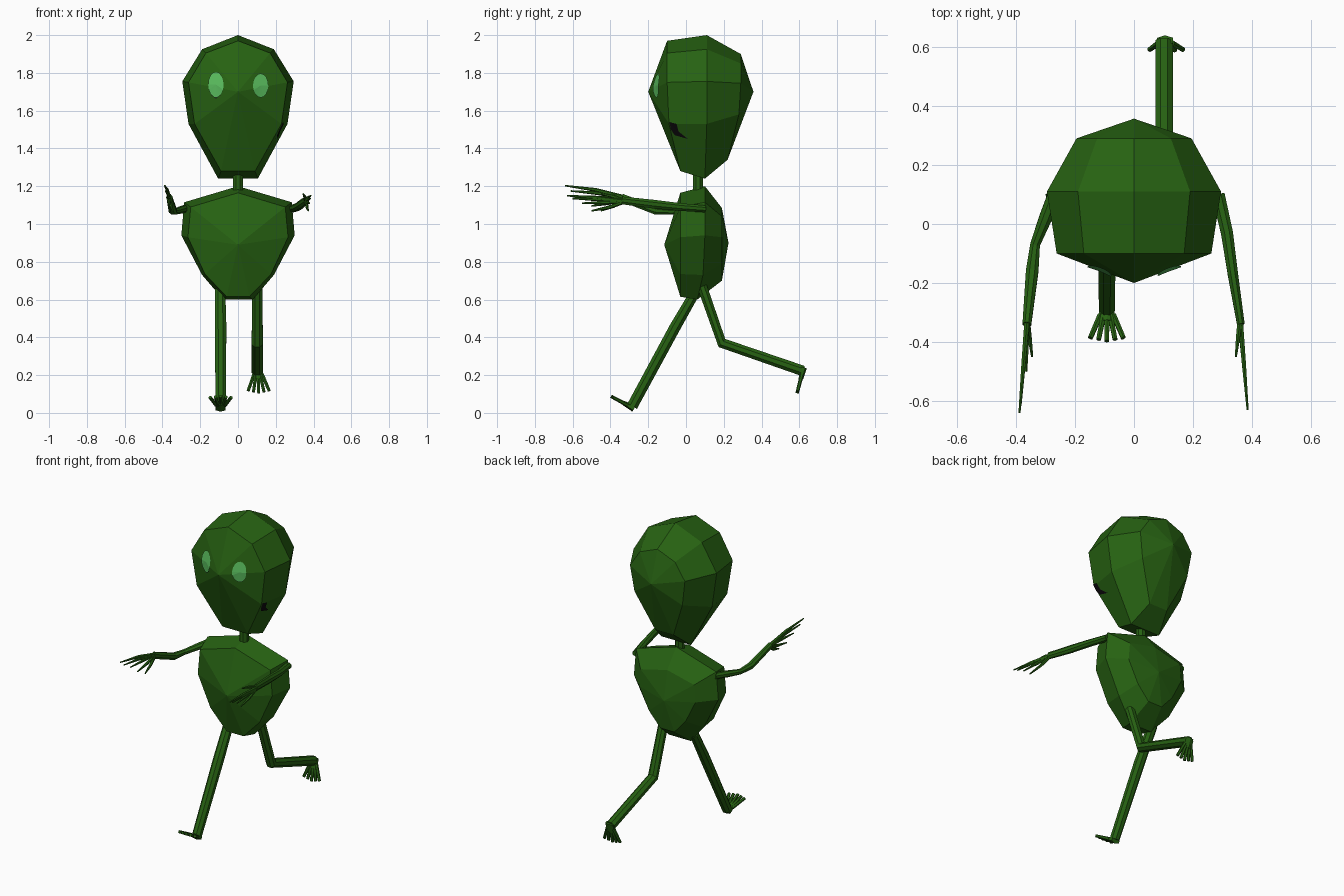
import bpy, bmesh, math
from mathutils import Vector
from mathutils.bvhtree import BVHTree

if "Cube" in bpy.data.objects:
    bpy.data.objects.remove(bpy.data.objects["Cube"])


def material(name, rgb):
    m = bpy.data.materials.new(name)
    m.diffuse_color = (*rgb, 1)
    m.use_nodes = True
    m.node_tree.nodes["Principled BSDF"].inputs["Base Color"].default_value = m.diffuse_color
    return m


GREEN = material("dark green", (0.020, 0.122, 0.006))
LIGHT = material("light green", (0.10, 0.50, 0.11))
BLACK = material("black", (0.004, 0.003, 0.004))


def finish(name, bm, mat):
    bmesh.ops.recalc_face_normals(bm, faces=bm.faces)
    me = bpy.data.meshes.new(name)
    bm.to_mesh(me)
    bm.free()
    me.materials.append(mat)
    ob = bpy.data.objects.new(name, me)
    bpy.context.collection.objects.link(ob)
    return ob


def bridge(bm, a, b):
    n = len(a)
    for i in range(n):
        j = (i + 1) % n
        bm.faces.new((a[i], a[j], b[j], b[i]))


def nine_gon_solid(name, front, rings, back):
    """Faceted ball along y; each ring is top vertex + 4 mirrored (x, y, z) points."""
    bm = bmesh.new()
    loops = []
    for top, *side in rings:
        pts = [top] + side + [(-x, y, z) for x, y, z in reversed(side)]
        loops.append([bm.verts.new(p) for p in pts])
    for a, b in zip(loops, loops[1:]):
        bridge(bm, a, b)
    for tip, loop in ((front, loops[0]), (back, loops[-1])):
        t = bm.verts.new(tip)
        for i in range(9):
            bm.faces.new((t, loop[i], loop[(i + 1) % 9]))
    return finish(name, bm, GREEN)


def add_tube(bm, path, n=8):
    """Path of (point, half width, half thickness)."""
    pts = [Vector(p[0]) for p in path]
    loops = []
    for i, (p, w, h) in enumerate(path):
        t = (pts[min(i + 1, len(pts) - 1)] - pts[max(i - 1, 0)]).normalized()
        s = Vector((1, 0, 0))
        s = (s - t * s.dot(t)).normalized()
        u = t.cross(s)
        loops.append([bm.verts.new(pts[i] + s * w * math.cos(a) + u * h * math.sin(a))
                      for a in (2 * math.pi * (k + 0.5) / n for k in range(n))])
    for a, b in zip(loops, loops[1:]):
        bridge(bm, a, b)
    bm.faces.new(loops[0])
    bm.faces.new(loops[-1])


def tubes(name, paths, n=8):
    bm = bmesh.new()
    for p in paths:
        add_tube(bm, p, n)
    finish(name, bm, GREEN)


# Head
head = nine_gon_solid("head", (0, -0.20, 1.70), [
    [(0, -0.10, 1.97), (0.17, -0.10, 1.905), (0.262, -0.10, 1.75), (0.23, -0.09, 1.53), (0.09, -0.03, 1.28)],
    [(0, 0.11, 2.00), (0.19, 0.11, 1.925), (0.295, 0.11, 1.755), (0.262, 0.11, 1.53), (0.105, 0.10, 1.24)],
    [(0, 0.29, 1.90), (0.125, 0.29, 1.85), (0.195, 0.29, 1.745), (0.17, 0.28, 1.58), (0.065, 0.22, 1.34)],
], (0, 0.357, 1.70))

# Torso
nine_gon_solid("torso", (0, -0.115, 0.89), [
    [(0, -0.03, 1.165), (0.25, -0.03, 1.09), (0.265, -0.03, 0.93), (0.175, -0.03, 0.735), (0.06, -0.03, 0.615)],
    [(0, 0.10, 1.20), (0.285, 0.10, 1.115), (0.30, 0.10, 0.94), (0.19, 0.09, 0.73), (0.078, 0.06, 0.60)],
    [(0, 0.19, 1.085), (0.19, 0.19, 1.04), (0.20, 0.19, 0.93), (0.13, 0.19, 0.79), (0.05, 0.19, 0.70)],
], (0, 0.225, 0.90))

# Neck
tubes("neck", [[((0, 0.063, 1.15), 0.029, 0.029), ((0, 0.063, 1.30), 0.029, 0.029)]])

# Arms
tubes("right_arm", [[((0.285, 0.10, 1.08), 0.024, 0.020), ((0.315, -0.03, 1.09), 0.022, 0.022),
                     ((0.335, -0.17, 1.105), 0.019, 0.025), ((0.362, -0.34, 1.125), 0.014, 0.022)]])
tubes("left_arm", [[((-0.27, 0.10, 1.085), 0.024, 0.020), ((-0.30, 0.02, 1.075), 0.024, 0.020),
                    ((-0.335, -0.07, 1.065), 0.018, 0.016), ((-0.345, -0.16, 1.07), 0.023, 0.022),
                    ((-0.363, -0.34, 1.14), 0.016, 0.022)]])

# Hands: a thumb and four fingers fanned vertically
HANDS = {
    "right_hand": ((0.36, -0.32, 1.12), [(0.385, -0.63, 1.150), (0.382, -0.60, 1.135), (0.378, -0.55, 1.110),
                                         (0.372, -0.50, 1.070), (0.345, -0.45, 1.160)]),
    "left_hand": ((-0.362, -0.32, 1.14), [(-0.388, -0.64, 1.203), (-0.384, -0.61, 1.175), (-0.378, -0.55, 1.140),
                                          (-0.365, -0.50, 1.095), (-0.345, -0.45, 1.070)]),
}
for name, (wrist, tips) in HANDS.items():
    w = Vector(wrist)
    tubes(name, [[(w, 0.010, 0.011), (w.lerp(Vector(t), 0.5) + Vector((0, 0, (t[2] - w.z) * 0.15)), 0.008, 0.010),
                  (t, 0.004, 0.004)] for t in tips], 6)

# Legs
tubes("left_leg", [[((-0.095, 0.055, 0.65), 0.030, 0.028), ((-0.092, -0.06, 0.45), 0.033, 0.032),
                    ((-0.092, -0.285, 0.035), 0.029, 0.031)]])
tubes("right_leg", [[((0.102, 0.085, 0.67), 0.030, 0.028), ((0.102, 0.19, 0.37), 0.032, 0.030),
                     ((0.102, 0.62, 0.222), 0.032, 0.030)]])

# Feet: short sole and five fanned toes
FEET = {
    "left_foot": ((-0.092, -0.275, 0.022), (-0.092, -0.33, 0.052), (-0.092, -0.397, 0.088)),
    "right_foot": ((0.105, 0.622, 0.24), (0.107, 0.608, 0.18), (0.11, 0.588, 0.104)),
}
for name, (heel, ball, tip) in FEET.items():
    paths = [[(heel, 0.031, 0.018), (ball, 0.030, 0.012)]]
    for k in range(-2, 3):
        a = Vector(heel).lerp(Vector(ball), 0.6) + Vector((k * 0.011, 0, 0))
        b = Vector(ball).lerp(Vector(tip), 1 - 0.08 * abs(k)) + Vector((k * 0.028, 0, 0))
        paths.append([(a, 0.010, 0.011), (b, 0.009, 0.009)])
    tubes(name, paths, 6)

# Painted details: thin plates laid on the head surface
bm = bmesh.new()
bm.from_mesh(head.data)
surface = BVHTree.FromBMesh(bm)
bm.free()


def plate(name, outline, mat, side=False, lift=0.008):
    bm = bmesh.new()
    n = len(outline)
    centre = (sum(p[0] for p in outline) / n, sum(p[1] for p in outline) / n)
    verts = []
    for u, z in [centre] + outline:
        start, ray = ((1, u, z), (-1, 0, 0)) if side else ((u, -1, z), (0, 1, 0))
        hit, normal, _, _ = surface.ray_cast(Vector(start), Vector(ray))
        verts.append(bm.verts.new(hit - Vector(ray) * lift))
    for i in range(n):
        bm.faces.new((verts[0], verts[1 + i], verts[1 + (i + 1) % n]))
    ob = finish(name, bm, mat)
    want = Vector((1, 0, 0)) if side else Vector((0, -1, 0))
    if sum(p.normal.dot(want) for p in ob.data.polygons) < 0:
        ob.data.flip_normals()


for label, x, z, h in (("left_eye", -0.117, 1.738, 0.068), ("right_eye", 0.12, 1.733, 0.064)):
    plate(label, [(x + 0.041 * math.cos(a), z + h * math.sin(a))
                  for a in (math.tau * k / 16 for k in range(16))], LIGHT)
plate("eye_shadow_mark", [(-0.145, 1.686), (-0.117, 1.664), (-0.09, 1.684), (-0.117, 1.676)], BLACK, lift=0.005)
plate("cheek_mark", [(-0.088, 1.54), (-0.05, 1.53), (-0.04, 1.49), (0.01, 1.45), (-0.06, 1.47), (-0.08, 1.50)],
      BLACK, side=True, lift=0.006)
